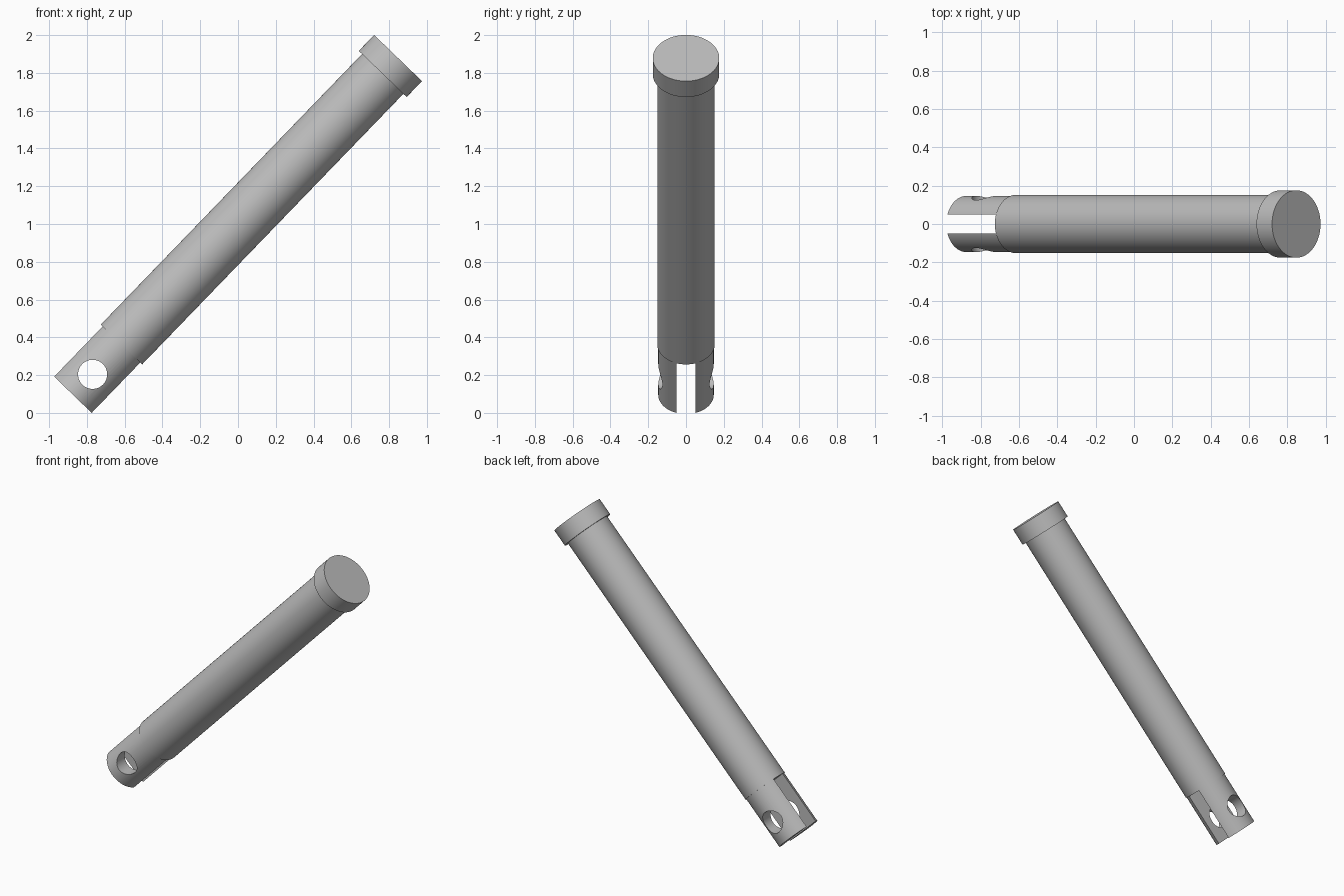
import bpy, bmesh, math
from mathutils import Matrix, Vector

cube = bpy.data.objects.get("Cube")
if cube:
    bpy.data.objects.remove(cube, do_unlink=True)

# Single metal colour
metal = bpy.data.materials.new("grey_metal")
metal.use_nodes = True
color = (0.5, 0.5, 0.5, 1)
metal.diffuse_color = color
metal.node_tree.nodes["Principled BSDF"].inputs["Base Color"].default_value = color

# The pin is modelled along z, then leaned toward +x
PLACE = Matrix.Translation((-0.874, 0, 0.096)) @ Matrix.Rotation(math.radians(44), 4, 'Y')
LENGTH, SHOULDER, HEAD = 2.478, 0.37, 0.117


def finish(name, bm):
    mesh = bpy.data.meshes.new(name)
    bm.to_mesh(mesh)
    bm.free()
    mesh.materials.append(metal)
    obj = bpy.data.objects.new(name, mesh)
    bpy.context.collection.objects.link(obj)
    obj.matrix_world = PLACE
    return obj


def cylinder(name, radius, start, end, turn=Matrix()):
    bm = bmesh.new()
    place = turn @ Matrix.Translation((0, 0, (start + end) / 2))
    bmesh.ops.create_cone(bm, cap_ends=True, segments=64, radius1=radius,
                          radius2=radius, depth=end - start, matrix=place)
    return finish(name, bm)


def box(name, size, centre):
    bm = bmesh.new()
    bmesh.ops.create_cube(bm, size=1, matrix=Matrix.Translation(centre)
                          @ Matrix.Diagonal(Vector(size)).to_4x4())
    return finish(name, bm)


def select(obj):
    bpy.ops.object.select_all(action='DESELECT')
    obj.select_set(True)
    bpy.context.view_layer.objects.active = obj


def cut(target, cutter):
    mod = target.modifiers.new("cut", 'BOOLEAN')
    mod.operation, mod.solver, mod.object = 'DIFFERENCE', 'EXACT', cutter
    select(target)
    bpy.ops.object.modifier_apply(modifier=mod.name)
    bpy.data.objects.remove(cutter, do_unlink=True)


# Main body and head collar
shaft = cylinder("shaft", 0.152, SHOULDER, LENGTH - 0.02)
head = cylinder("head", 0.176, LENGTH - HEAD, LENGTH)

# Forked end: slotted tip with a cross hole through both prongs
fork = cylinder("fork", 0.147, 0, SHOULDER + 0.01)
cut(fork, box("slot_cutter", (0.5, 0.1, 0.5), (0, 0, 0.2)))
across = Matrix.Translation((0, 0, 0.15)) @ Matrix.Rotation(math.pi / 2, 4, 'X')
cut(fork, cylinder("hole_cutter", 0.077, -0.3, 0.3, across))

for part in (shaft, head, fork):
    select(part)
    bpy.ops.object.shade_smooth_by_angle(angle=math.radians(30))
